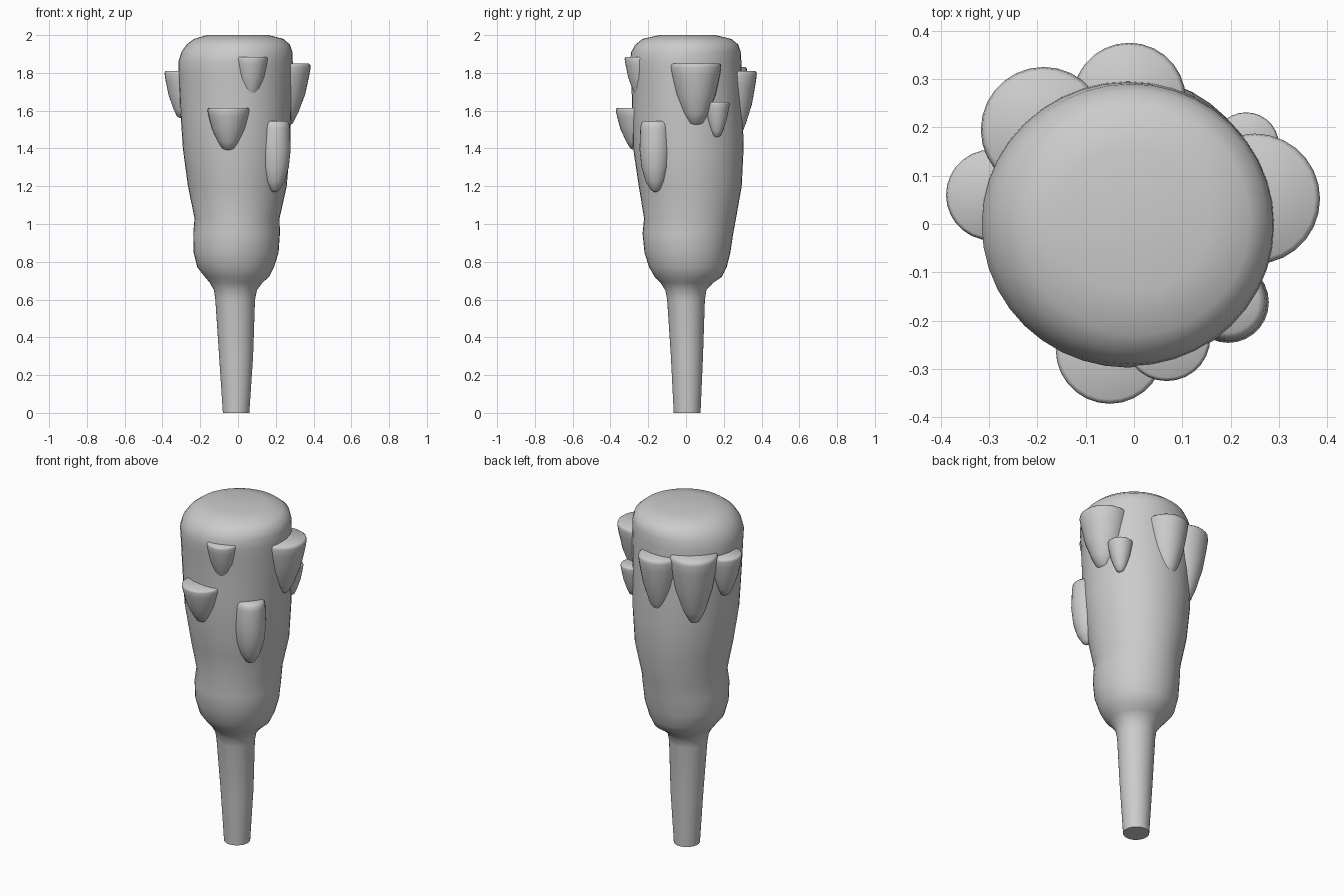
import bpy, bmesh
from math import cos, sin, tau, radians

cube = bpy.data.objects.get("Cube")
if cube:
    bpy.data.objects.remove(cube, do_unlink=True)

grey = bpy.data.materials.new("plain grey")
grey.use_nodes = True
COLOUR = (0.6, 0.6, 0.6, 1)
grey.diffuse_color = COLOUR
grey.node_tree.nodes["Principled BSDF"].inputs["Base Color"].default_value = COLOUR


def loft(name, rings, sides):
    """Skin elliptical rings (z, cx, cy, rx, ry), listed from bottom to top, with closed ends."""
    bm = bmesh.new()
    loops = []
    for z, cx, cy, rx, ry in rings:
        loops.append([bm.verts.new((cx + rx * cos(tau * i / sides),
                                    cy + ry * sin(tau * i / sides), z))
                      for i in range(sides)])
    for low, high in zip(loops, loops[1:]):
        for i in range(sides):
            j = (i + 1) % sides
            bm.faces.new((low[i], low[j], high[j], high[i]))
    bm.faces.new(loops[0][::-1])
    bm.faces.new(loops[-1])
    mesh = bpy.data.meshes.new(name)
    bm.to_mesh(mesh)
    bm.free()
    mesh.materials.append(grey)
    obj = bpy.data.objects.new(name, mesh)
    bpy.context.collection.objects.link(obj)
    bpy.ops.object.select_all(action="DESELECT")
    obj.select_set(True)
    bpy.context.view_layer.objects.active = obj
    bpy.ops.object.shade_smooth_by_angle(angle=radians(50))
    return obj


# Trunk: narrow handle flaring into a thick head; each row is z, -x, +x, -y, +y extent
TRUNK = [
    (0, .08, .06, .065, .077), (.3, .1, .08, .08, .09), (.6, .12, .09, .1, .1),
    (.65, .127, .1, .11, .108), (.69, .15, .13, .135, .145), (.72, .175, .165, .165, .19),
    (.77, .215, .19, .195, .215), (.85, .235, .215, .22, .235), (.95, .237, .222, .23, .25),
    (1.03, .23, .22, .222, .265), (1.2, .265, .258, .25, .295), (1.4, .292, .275, .28, .305),
    (1.6, .305, .282, .285, .3), (1.8, .315, .29, .29, .295), (1.86, .315, .29, .297, .293),
    (1.91, .3, .288, .29, .29), (1.95, .272, .275, .268, .277), (1.98, .232, .24, .23, .24),
    (2, .165, .16, .14, .155)]
loft("trunk", [(z, (b - a) / 2, (d - c) / 2, (a + b) / 2, (c + d) / 2)
               for z, a, b, c, d in TRUNK], 40)

# Bracket growths: profile rows are (depth from top, share of radius)
SHELF = [(1, .1), (.96, .3), (.8, .5), (.5, .78), (.2, .94), (.06, 1), (.02, .98), (0, .92)]
POD = [(1, .1), (.97, .3), (.85, .62), (.65, .88), (.4, 1), (.1, .95), (.03, .9), (0, .75)]


def growth(name, x, y, radius, top, bottom, profile=SHELF):
    loft(name, [(top - d * (top - bottom), x, y, radius * f, radius * f)
                for d, f in profile], 28)


growth("front_shelf", -.05, -.26, .112, 1.615, 1.39)
growth("front_upper_shelf", .068, -.235, .09, 1.885, 1.66)
growth("front_left_pod", .195, -.162, .084, 1.545, 1.17, POD)
growth("left_large_shelf", .25, .052, .135, 1.85, 1.52)
growth("left_small_shelf", .232, .163, .068, 1.645, 1.46)
growth("back_shelf", -.01, .258, .117, 1.81, 1.46)
growth("back_right_shelf", -.187, .195, .13, 1.83, 1.42)
growth("right_shelf", -.295, .06, .094, 1.81, 1.56)
